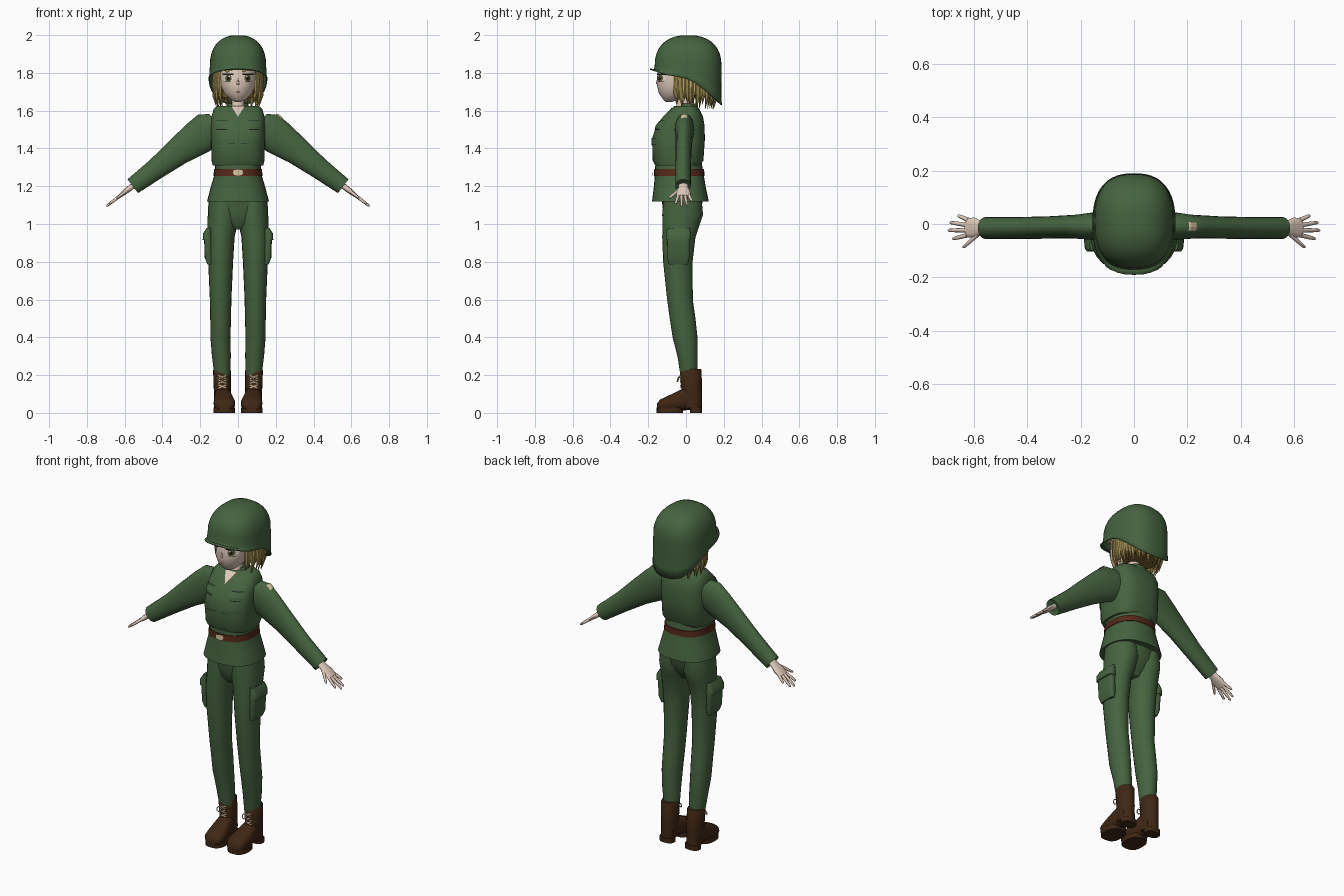
import bpy
import bmesh
from math import sin, cos, pi, radians, copysign
from mathutils import Vector
from mathutils.bvhtree import BVHTree

if "Cube" in bpy.data.objects:
    bpy.data.objects.remove(bpy.data.objects["Cube"])

X, Y, Z = Vector((1, 0, 0)), Vector((0, 1, 0)), Vector((0, 0, 1))


def material(name, r, g, b):
    mat = bpy.data.materials.new(name)
    mat.use_nodes = True
    mat.diffuse_color = (r, g, b, 1)
    shader = mat.node_tree.nodes["Principled BSDF"]
    shader.inputs["Base Color"].default_value = (r, g, b, 1)
    shader.inputs["Roughness"].default_value = 0.8
    return mat


green = material("uniform green", 0.06, 0.125, 0.05)
skin = material("skin", 0.75, 0.6, 0.5)
blond = material("blond hair", 0.55, 0.41, 0.13)
shade = material("dark blond hair", 0.2, 0.13, 0.03)
boot_brown = material("boot brown", 0.05, 0.02, 0.007)
belt_brown = material("belt brown", 0.09, 0.022, 0.01)
cream = material("cream", 0.65, 0.52, 0.34)
white = material("eye white", 0.8, 0.8, 0.75)
iris_olive = material("iris olive", 0.13, 0.11, 0.03)
black = material("black", 0.01, 0.01, 0.01)


def finish(bm, name, mat, mirror=False, angle=45):
    """Turn a bmesh into a smooth object and return its surface for projecting."""
    bmesh.ops.recalc_face_normals(bm, faces=bm.faces)
    surface = BVHTree.FromBMesh(bm)
    mesh = bpy.data.meshes.new(name)
    bm.to_mesh(mesh)
    bm.free()
    mesh.materials.append(mat)
    obj = bpy.data.objects.new(name, mesh)
    bpy.context.collection.objects.link(obj)
    for other in bpy.context.selected_objects:
        other.select_set(False)
    obj.select_set(True)
    bpy.context.view_layer.objects.active = obj
    bpy.ops.object.shade_smooth_by_angle(angle=radians(angle))
    if mirror:
        obj.modifiers.new("Mirror", "MIRROR")
    return surface


def add_loft(bm, rings, u=X, v=Y, sides=20, power=2.0, caps=True):
    """Skin superellipse rings given as (x, y, z, radius_u, radius_v)."""
    loops = []
    for x, y, z, a, b in rings:
        loop = []
        for i in range(sides):
            c, s = cos(2 * pi * i / sides), sin(2 * pi * i / sides)
            p = u * a * copysign(abs(c) ** (2 / power), c)
            p = p + v * b * copysign(abs(s) ** (2 / power), s)
            loop.append(bm.verts.new(Vector((x, y, z)) + p))
        loops.append(loop)
    for low, high in zip(loops, loops[1:]):
        for i in range(sides):
            j = (i + 1) % sides
            bm.faces.new((low[i], low[j], high[j], high[i]))
    if caps:
        bm.faces.new(loops[0])
        bm.faces.new(loops[-1])


def loft(name, rings, mat, mirror=False, angle=45, **kw):
    bm = bmesh.new()
    add_loft(bm, rings, **kw)
    return finish(bm, name, mat, mirror, angle)


def patch(name, surface, centre, w, h, mat, shape="rect", aim=Y, up=Z, mirror=False, lift=0.003):
    """Lay a thin plate on a surface by projecting a small grid along aim."""
    bm = bmesh.new()
    bmesh.ops.create_grid(bm, x_segments=8, y_segments=8, size=1)
    side = aim.cross(up).normalized()
    lost = []
    for vert in bm.verts:
        a, b = vert.co.x, vert.co.y
        if shape == "disc":
            a, b = a * (1 - b * b / 2) ** 0.5, b * (1 - a * a / 2) ** 0.5
        elif shape == "wedge":
            a *= (1 + b) / 2
        start = Vector(centre) + side * a * w / 2 + up * b * h / 2 - aim * 0.4
        hit = surface.ray_cast(start, aim)[0]
        if hit is None:
            lost.append(vert)
        else:
            vert.co = hit - aim * lift
    bmesh.ops.delete(bm, geom=lost, context="VERTS")
    finish(bm, name, mat, mirror)


# Trousers: two legs and a pelvis
leg = [(.083, .015, .2, .042, .045), (.088, .008, .3, .05, .053), (.093, -.005, .4, .053, .066),
       (.092, -.018, .5, .055, .068), (.092, -.032, .6, .057, .068), (.092, -.043, .8, .066, .078),
       (.09, -.038, .93, .072, .088), (.083, -.027, .99, .078, .097), (.077, -.018, 1.05, .083, .108),
       (.075, -.018, 1.14, .08, .1)]
loft("trouser_leg", leg, green, mirror=True)
loft("trouser_pelvis", [(0, -.03, .97, .04, .05), (0, -.03, 1.01, .12, .08), (0, -.02, 1.06, .156, .1),
                        (0, -.02, 1.14, .15, .11)], green, sides=28)
loft("cargo_pocket", [(.15, -.04, .785, .012, .05), (.156, -.04, .82, .02, .058),
                      (.16, -.04, .93, .02, .06)], green, mirror=True, power=4)
loft("cargo_pocket_flap", [(.162, -.04, .915, .025, .064), (.163, -.04, .95, .022, .064),
                           (.153, -.04, .98, .012, .06)], green, mirror=True, power=4)

# Boots: shaft, foot, soles, laces
shaft = loft("boot_shaft", [(.083, .032, .025, .044, .052), (.083, .03, .12, .045, .054),
                            (.085, .025, .225, .047, .058), (.085, .025, .232, .043, .054)],
             boot_brown, mirror=True)
loft("boot_foot", [(.083, .06, .06, .04, .04), (.08, 0, .076, .045, .062), (.076, -.05, .062, .052, .05),
                   (.072, -.1, .05, .057, .038), (.072, -.135, .042, .052, .03),
                   (.072, -.154, .032, .032, .018)], boot_brown, mirror=True, u=X, v=Z, power=2.6)
for part, x, y, a, b in (("boot_sole", .073, -.085, .057, .07), ("boot_heel", .083, .053, .044, .033)):
    loft(part, [(x, y, 0, a, b), (x, y, .028, a, b)], boot_brown, mirror=True, power=2.6)
for i in range(3):
    for tilt in (-1, 1):
        patch("boot_lace", shaft, (.083, 0, .14 + .025 * i), .045, .006, cream,
              up=Vector((.4 * tilt, 0, 1)).normalized(), mirror=True, lift=.005)
for tilt in (-1, 1):
    bpy.ops.mesh.primitive_torus_add(major_radius=.013, minor_radius=.003, major_segments=14, minor_segments=6,
                                     location=(.083 + .014 * tilt, -.042, .178), rotation=(pi / 2.6, .5 * tilt, 0))
    bpy.ops.object.transform_apply()
    bow = bpy.context.object
    bow.name = "lace_bow"
    bow.data.materials.append(cream)
    bow.modifiers.new("Mirror", "MIRROR")

# Jacket, belt and vest
loft("jacket", [(0, -.03, 1.12, .164, .15), (0, -.033, 1.2, .143, .137), (0, -.036, 1.27, .122, .128),
                (0, -.04, 1.33, .12, .122), (0, -.04, 1.45, .128, .125), (0, -.02, 1.56, .12, .09),
                (0, 0, 1.615, .09, .05)], green, sides=32, power=2.4)
belt = loft("belt", [(0, -.036, 1.255, .13, .134), (0, -.036, 1.29, .127, .132)], belt_brown, sides=32, power=2.4)
patch("belt_buckle", belt, (0, 0, 1.272), .052, .042, cream, "disc", lift=.007)
vest = loft("vest", [(0, -.045, 1.31, .134, .117), (0, -.042, 1.335, .14, .134), (0, -.04, 1.45, .143, .14),
                     (0, -.03, 1.52, .143, .128), (0, -.015, 1.57, .14, .105), (0, -.005, 1.61, .128, .074),
                     (0, -.003, 1.625, .11, .058)], green, sides=36, power=2.8)
for x, z, w in ((.085, 1.547, .06), (.085, 1.5, .055), (.095, 1.45, .05), (.04, 1.425, .05)):
    patch("vest_pleat", vest, (x, 0, z), w, .004, black, mirror=True)
for z in (1.525, 1.437):
    patch("vest_pocket", vest, (.085, 0, z), .07, .038, green, mirror=True, lift=.006)
patch("neck_opening", vest, (0, 0, 1.596), .07, .056, skin, "wedge")
loft("collar", [(0, .012, 1.595, .066, .055), (0, .015, 1.637, .052, .046)], green, power=2.3)
loft("neck", [(0, -.015, 1.59, .04, .045), (0, -.012, 1.64, .033, .036), (0, -.005, 1.71, .034, .04)], skin)

# Sleeves and shoulder patch
along, across = Vector((.79, 0, -.61)).normalized(), Vector((.61, 0, .79)).normalized()
sleeve = loft("sleeve", [(.1, -.008, 1.515, .085, .05), (.15, -.008, 1.5, .1, .052), (.215, -.01, 1.455, .093, .045),
                         (.315, -.013, 1.385, .074, .042), (.43, -.015, 1.295, .057, .041),
                         (.557, -.015, 1.2, .046, .041), (.553, -.015, 1.203, .038, .034)],
              green, mirror=True, u=across, v=Y)
patch("shoulder_patch", sleeve, (.165, -.01, 1.5), .034, .034, cream, aim=-across, up=Y, lift=.004)

# Hands: palm, four fingers, thumb
bm = bmesh.new()
wrist = Vector((.55, -.014, 1.207))


def along_hand(distance, y):
    return wrist + along * distance + Y * y


add_loft(bm, [(*along_hand(d, 0), t, w) for d, t, w in
              ((0, .016, .025), (.03, .015, .027), (.06, .014, .038), (.1, .009, .036))], across, Y, 12, 2.4)
digits = [(.09, .029, .14, .046), (.095, .01, .178, .02), (.095, -.009, .187, -.01), (.095, -.028, .165, -.042),
          (.045, -.025, .115, -.075)]
for d0, y0, d1, y1 in digits:
    start, end = along_hand(d0, y0), along_hand(d1, y1)
    wide = across.cross(end - start).normalized()
    add_loft(bm, [(*start.lerp(end, t), r, r) for t, r in ((0, .009), (.6, .0075), (.93, .006), (1, .002))],
             across, wide, 8)
finish(bm, "hand", skin, mirror=True)

# Head and face
head = loft("head", [(0, -.09, 1.647, .015, .018), (0, -.078, 1.658, .04, .042), (0, -.055, 1.69, .073, .088),
                     (0, -.04, 1.735, .093, .114), (0, -.025, 1.79, .1, .127), (0, -.01, 1.86, .1, .13),
                     (0, 0, 1.93, .07, .09)], skin, sides=32)
loft("nose", [(0, -.147, 1.738, .012, .004), (0, -.152, 1.742, .007, .008), (0, -.15, 1.77, .003, .003)],
     skin, sides=10)
for name, x, z, w, h, mat, shape, lift in (
        ("eye_white", .052, 1.772, .052, .04, white, "disc", .002),
        ("iris", .051, 1.772, .034, .04, iris_olive, "disc", .004),
        ("pupil", .051, 1.771, .016, .022, black, "disc", .0055),
        ("eye_glint", .046, 1.781, .008, .009, white, "disc", .007),
        ("upper_lash", .053, 1.792, .056, .007, black, "rect", .006),
        ("lower_lash", .055, 1.752, .032, .003, black, "rect", .004),
        ("eyebrow", .052, 1.812, .045, .004, shade, "rect", .003)):
    patch(name, head, (x, 0, z), w, h, mat, shape, mirror=True, lift=lift)
patch("mouth", head, (0, 0, 1.699), .024, .005, belt_brown, "disc")

# Hair: scalp, two layers of hanging locks, fringe
loft("hair_scalp", [(0, .05, 1.67, .1, .09), (0, .05, 1.75, .113, .1), (0, .045, 1.86, .115, .11)], shade)


def lock(bm, angle, top, tip, reach, width):
    c, s = cos(angle), sin(angle)
    out, side = Vector((c, s, 0)), Vector((-s, c, 0))
    rings = [(c * (reach + bulge), .03 + s * (reach + bulge + .004), top + (tip - top) * t, width * k, .008 * k)
             for t, bulge, k in ((0, 0, 1), (.4, .008, 1), (.75, .005, .8), (1, -.01, .1))]
    add_loft(bm, rings, side, out, 6)


for layer, mat, reach, count in (("hair_inner_locks", shade, .116, 30), ("hair_outer_locks", blond, .123, 34)):
    bm = bmesh.new()
    for i in range(count):
        angle = radians(-42) + radians(264) * i / (count - 1)
        lock(bm, angle, 1.84, 1.635 + .022 * sin(i * 2.4) - .008 * sin(angle), reach, .0115)
    finish(bm, layer, mat)
bm = bmesh.new()
for i in range(9):
    lock(bm, radians(-130 + 10 * i), 1.85, 1.805 + .014 * sin(i * 2.2), .168 - .005 * abs(i - 4), .012)
finish(bm, "hair_fringe", blond)

# Helmet: dome that drops to a sloping rim, low at the back
rim = [(-.19, 1.823), (-.1, 1.792), (.02, 1.768), (.1, 1.71), (.19, 1.63)]


def rim_height(y):
    y = max(-.19, min(.19, y))
    for (y0, z0), (y1, z1) in zip(rim, rim[1:]):
        if y <= y1:
            return z0 + (z1 - z0) * (y - y0) / (y1 - y0)
    return rim[-1][1]


bm = bmesh.new()
shell, steps = [], 9
for k in range(1, steps + 1):
    a = pi / 2 * k / steps
    r = sin(a) ** .85
    shell.append((0, .011, 1.835 + .165 * cos(a) ** .85 if k < steps else 1.835, .149 * r, .177 * r))
shell += [(0, .01, .35, .151, .178), (0, .008, .75, .152, .179), (0, 0, 1, .156, .19)]
add_loft(bm, shell, sides=40, power=2.5, caps=False)
bm.verts.ensure_lookup_table()
bm.faces.new(bm.verts[:40])
for vert in bm.verts:
    if vert.co.z < 1.1:
        vert.co.z = 1.835 + (rim_height(vert.co.y) - 1.835) * vert.co.z
finish(bm, "helmet", green, angle=60)
thick = bpy.context.object.modifiers.new("Shell", "SOLIDIFY")
thick.thickness = .006
